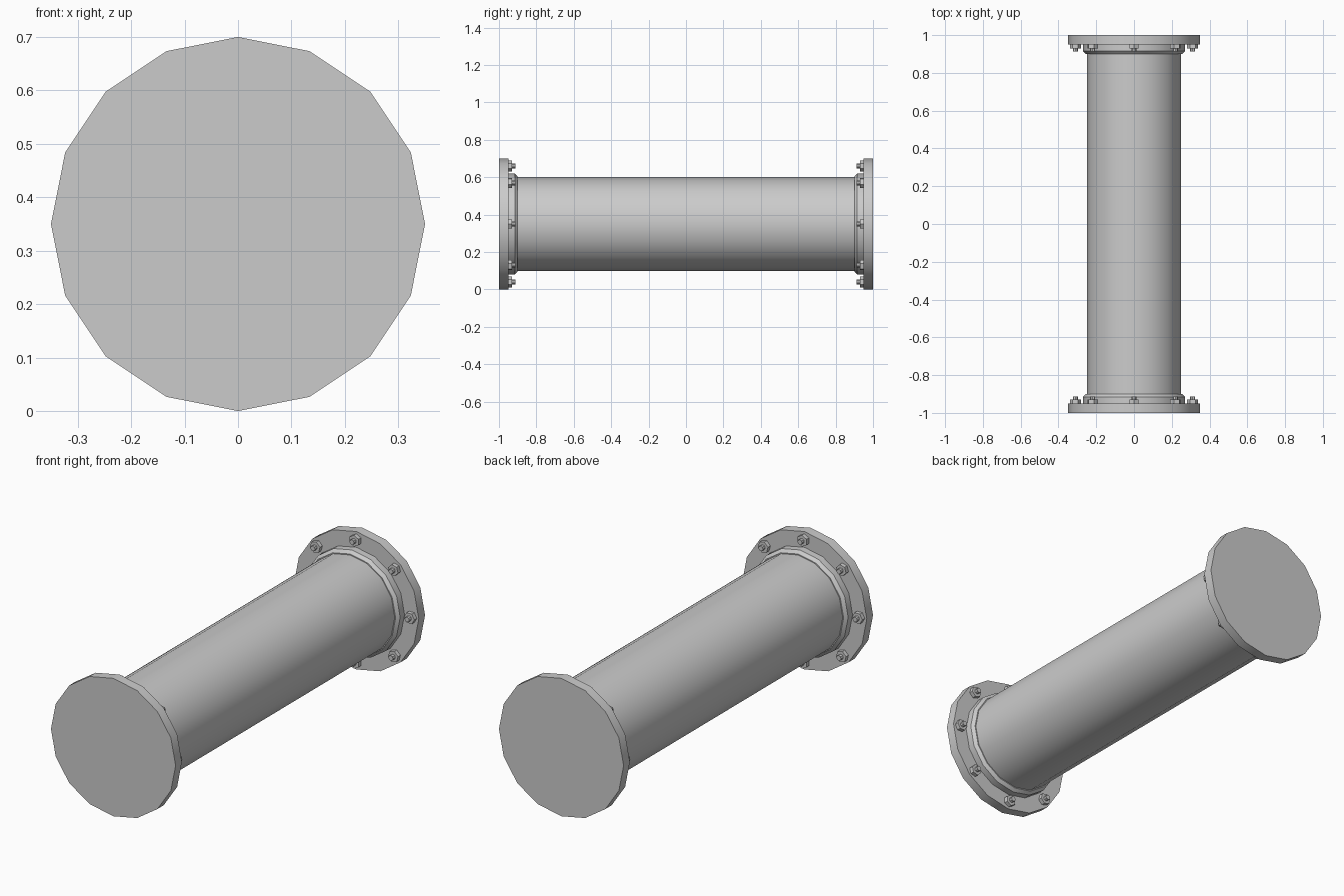
import bpy, bmesh, math
from math import sin, cos, pi

if "Cube" in bpy.data.objects:
    bpy.data.objects.remove(bpy.data.objects["Cube"], do_unlink=True)

AXIS_Z = 0.35   # height of the pipe's centre line
SIDES = 16

steel = bpy.data.materials.new("grey steel")
steel.use_nodes = True
GREY = (0.6, 0.6, 0.6, 1)
steel.diffuse_color = GREY
steel.node_tree.nodes["Principled BSDF"].inputs["Base Color"].default_value = GREY


def lathe(name, profile, sides, x=0, z=AXIS_Z, turn=0, smooth=True):
    """Sweep (radius, y) points round a line along y and cap both ends."""
    bm = bmesh.new()
    rings = []
    for r, y in profile:
        angles = [turn + 2 * pi * i / sides for i in range(sides)]
        rings.append([bm.verts.new((x + r * sin(a), y, z + r * cos(a))) for a in angles])
    for a, b in zip(rings, rings[1:]):
        for i in range(sides):
            j = (i + 1) % sides
            bm.faces.new((a[i], a[j], b[j], b[i]))
    bm.faces.new(rings[0])
    bm.faces.new(rings[-1])
    bmesh.ops.recalc_face_normals(bm, faces=bm.faces)
    mesh = bpy.data.meshes.new(name)
    bm.to_mesh(mesh)
    bm.free()
    mesh.materials.append(steel)
    obj = bpy.data.objects.new(name, mesh)
    bpy.context.collection.objects.link(obj)
    if smooth:
        bpy.ops.object.select_all(action='DESELECT')
        obj.select_set(True)
        bpy.context.view_layer.objects.active = obj
        bpy.ops.object.shade_smooth_by_angle(angle=math.radians(30))
    return obj


# Long pipe between the flanges
lathe("pipe", [(0.25, -0.95), (0.25, 0.95)], SIDES)

for side, s in (("front", -1), ("back", 1)):
    # End plate and chamfered collar
    lathe(side + "_flange", [(0.35, s), (0.35, s * 0.95)], SIDES)
    lathe(side + "_collar", [(0.27, s * 0.95), (0.27, s * 0.915), (0.255, s * 0.9)], SIDES)
    # Ring of hex nuts with protruding studs
    for k in range(8):
        a = k * pi / 4
        x, z = 0.31 * sin(a), AXIS_Z + 0.31 * cos(a)
        lathe(f"{side}_nut_{k + 1}", [(0.029, s * 0.95), (0.029, s * 0.93)], 6, x, z, a, False)
        lathe(f"{side}_stud_{k + 1}", [(0.013, s * 0.94), (0.013, s * 0.912)], 8, x, z, a)
